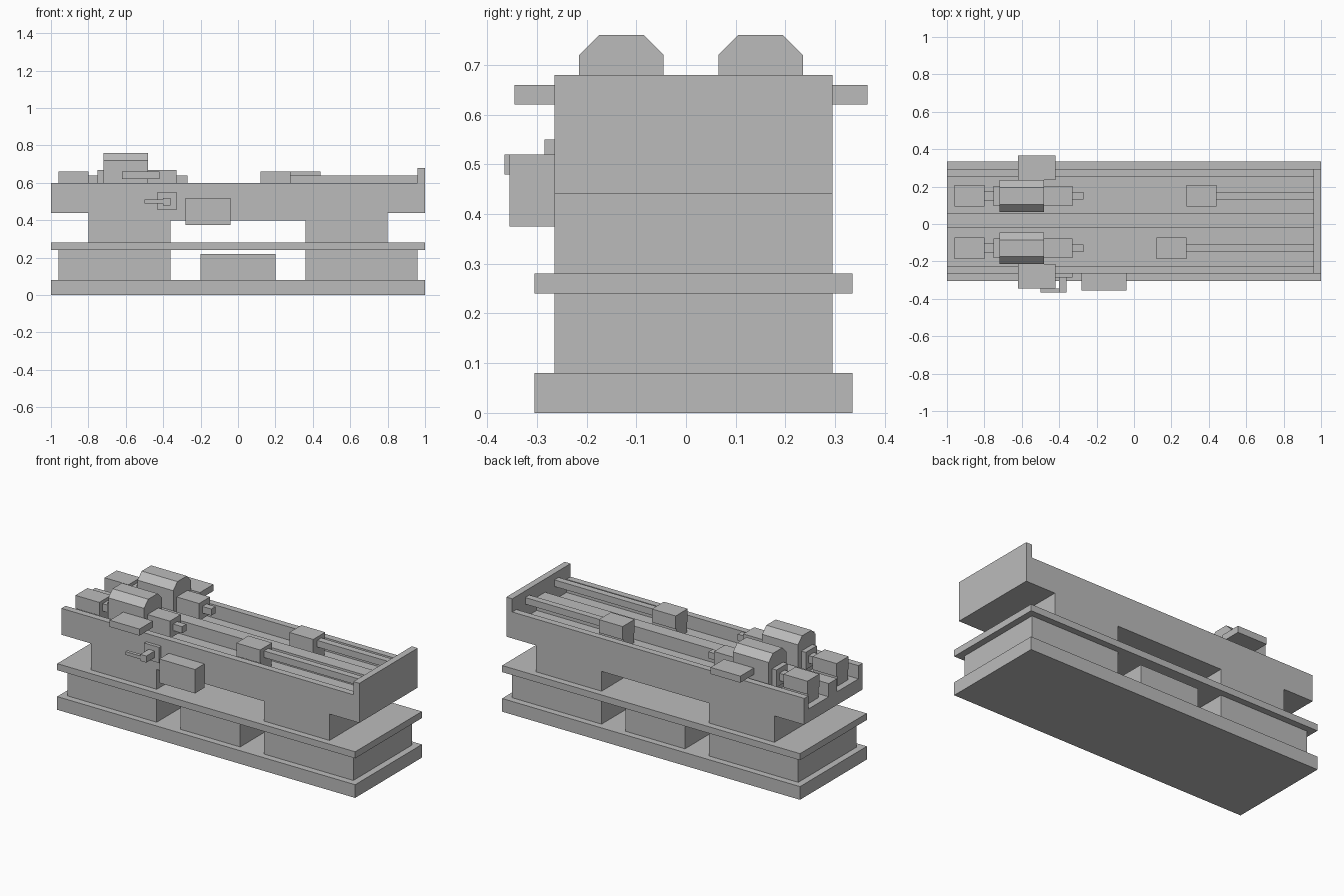
import bpy

cube = bpy.data.objects.get("Cube")
if cube:
    bpy.data.objects.remove(cube, do_unlink=True)

grey = bpy.data.materials.new("machine_grey")
grey.use_nodes = True
GREY = (0.5, 0.5, 0.5, 1)
grey.diffuse_color = GREY
grey.node_tree.nodes["Principled BSDF"].inputs["Base Color"].default_value = GREY


def prism(name, outline, axis, lo, hi):
    """Extrude an outline along x (points are y, z) or y (points are x, z)."""
    def place(a, b, t):
        return (t, a, b) if axis == "x" else (a, t, b)
    n = len(outline)
    verts = [place(a, b, t) for t in (lo, hi) for a, b in outline]
    faces = [(i, (i + 1) % n, (i + 1) % n + n, i + n) for i in range(n)]
    faces += [tuple(reversed(range(n))), tuple(range(n, 2 * n))]
    if axis == "y":
        faces = [tuple(reversed(f)) for f in faces]
    mesh = bpy.data.meshes.new(name)
    mesh.from_pydata(verts, [], faces)
    mesh.materials.append(grey)
    obj = bpy.data.objects.new(name, mesh)
    bpy.context.collection.objects.link(obj)
    return obj


def box(name, x, y, z):
    return prism(name, [(y[0], z[0]), (y[1], z[0]), (y[1], z[1]), (y[0], z[1])],
                 "x", x[0], x[1])


BODY = (-0.265, 0.295)
PLATE = (-0.305, 0.335)
FLOOR, RIM = 0.52, 0.60

# Base, lower pedestals and middle slab
box("base_plate", (-1, 1), PLATE, (0, 0.08))
box("left_pedestal", (0.36, 0.96), BODY, (0.08, 0.24))
box("right_pedestal", (-0.96, -0.36), BODY, (0.08, 0.24))
box("centre_cabinet", (-0.2, 0.2), BODY, (0.08, 0.22))
box("middle_slab", (-1, 1), PLATE, (0.24, 0.28))

# Bed with stepped legs and a bridge opening
half = [(0.36, 0.40), (0.36, 0.28), (0.80, 0.28), (0.80, 0.44), (1, 0.44), (1, FLOOR)]
prism("bed", half + [(-x, z) for x, z in reversed(half)], "y", *BODY)

# Side walls and centre rib make two channels, closed by the end plate
box("front_bed_wall", (-1, 0.96), (-0.265, -0.225), (FLOOR, RIM))
box("centre_rib", (-1, 0.96), (-0.02, 0.06), (FLOOR, RIM))
box("rear_bed_wall", (-1, 0.96), (0.255, 0.295), (FLOOR, RIM))
box("end_plate", (0.96, 1), BODY, (FLOOR, 0.68))


def around(y, width):
    return (y - width / 2, y + width / 2)


# Two working lines: motor, spindle housing, carriage and screw
for side, y, stop, out in (("front", -0.13, 0.12, -1), ("rear", 0.15, 0.28, 1)):
    for part, x in (("motor", -0.96), ("carriage", stop)):
        box(f"{side}_{part}", (x, x + 0.16), around(y, 0.115), (0.58, 0.66))
        box(f"{side}_{part}_foot", (x, x + 0.16), around(y, 0.10), (FLOOR, 0.58))
    box(f"{side}_coupling", (-0.80, -0.75), around(y, 0.05), (0.595, 0.64))
    box(f"{side}_spindle_block", (-0.75, -0.33), around(y, 0.105), (0.565, 0.67))
    box(f"{side}_spindle_nose", (-0.33, -0.27), around(y, 0.04), (0.60, 0.64))
    box(f"{side}_screw", (stop + 0.16, 0.96), around(y, 0.04), (0.60, 0.64))
    prism(f"{side}_housing",
          [(y - 0.085, FLOOR), (y + 0.085, FLOOR), (y + 0.085, 0.72),
           (y + 0.045, 0.76), (y - 0.045, 0.76), (y - 0.085, 0.72)],
          "x", -0.72, -0.48)
    box(f"{side}_shelf", (-0.62, -0.42),
        sorted((y + out * 0.085, y + out * 0.215)), (0.62, 0.66))

# Control box and lever on the front
box("control_box", (-0.28, -0.04), (-0.355, -0.265), (0.375, 0.52))
box("lever_plate", (-0.43, -0.33), (-0.285, -0.265), (0.455, 0.55))
box("lever_hub", (-0.40, -0.36), (-0.365, -0.285), (0.48, 0.52))
box("lever_arm", (-0.50, -0.40), (-0.365, -0.345), (0.49, 0.51))
